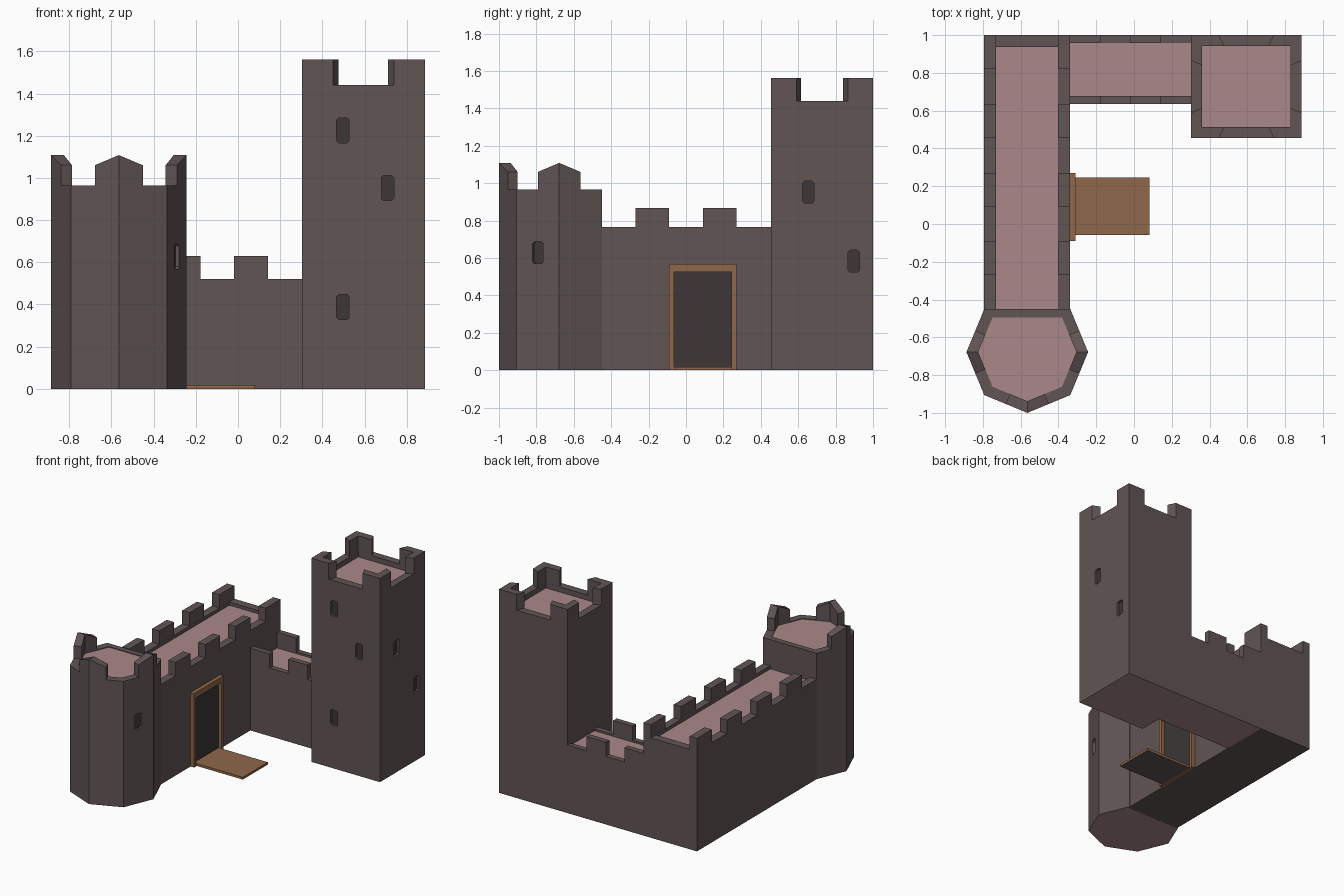
import bpy, bmesh, math
from mathutils import Vector

if "Cube" in bpy.data.objects:
    bpy.data.objects.remove(bpy.data.objects["Cube"])


def material(name, rgb):
    m = bpy.data.materials.new(name)
    m.diffuse_color = (*rgb, 1)
    m.use_nodes = True
    m.node_tree.nodes["Principled BSDF"].inputs["Base Color"].default_value = m.diffuse_color
    return m


STONE = material("stone", (0.119, 0.089, 0.090))
DECK = material("pink_deck", (0.410, 0.250, 0.252))
WOOD = material("brown_wood", (0.275, 0.135, 0.069))
DARK = material("dark_opening", (0.047, 0.037, 0.037))


def finish(bm, name, mats):
    bmesh.ops.recalc_face_normals(bm, faces=bm.faces)
    me = bpy.data.meshes.new(name)
    bm.to_mesh(me)
    bm.free()
    for m in mats:
        me.materials.append(m)
    ob = bpy.data.objects.new(name, me)
    bpy.context.collection.objects.link(ob)
    return ob


def add_prism(bm, pts, z0, z1):
    """Vertical prism; z1 is one height or one height per point."""
    tops = z1 if isinstance(z1, list) else [z1] * len(pts)
    lo = [bm.verts.new((x, y, z0)) for x, y in pts]
    hi = [bm.verts.new((x, y, z)) for (x, y), z in zip(pts, tops)]
    bm.faces.new(lo)
    bm.faces.new(hi)
    for i in range(len(pts)):
        j = (i + 1) % len(pts)
        bm.faces.new((lo[i], lo[j], hi[j], hi[i]))


def rect(x0, x1, y0, y1):
    return [(x0, y0), (x1, y0), (x1, y1), (x0, y1)]


def prisms(name, items, mat):
    bm = bmesh.new()
    for pts, z0, z1 in items:
        add_prism(bm, pts, z0, z1)
    return finish(bm, name, [mat])


def colour_underside(ob, index):
    for p in ob.data.polygons:
        if p.center.z < 0.001:
            p.material_index = index


def walled_body(name, outer, inner, z_deck, z_rim):
    """Solid body whose roof deck is sunk inside a low rim."""
    bm = bmesh.new()
    rings = [[bm.verts.new((x, y, z)) for x, y in pts] for pts, z in
             ((outer, 0), (outer, z_rim), (inner, z_rim), (inner, z_deck))]
    n = len(outer)
    bm.faces.new(rings[0])
    for a, b in zip(rings, rings[1:]):
        for i in range(n):
            j = (i + 1) % n
            bm.faces.new((a[i], a[j], b[j], b[i]))
    bm.faces.new(rings[3]).material_index = 1
    return finish(bm, name, [STONE, DECK])


def cut_windows(body, windows):
    """Recessed slits with stone sides: (x, y, z, direction of the wall in degrees)."""
    bm = bmesh.new()
    w, h, c, d = 0.03, 0.059, 0.01, 0.018
    outline = [(w, c - h), (w, h - c), (w - c, h), (c - w, h),
               (-w, h - c), (-w, c - h), (c - w, -h), (w - c, -h)]
    for x, y, z, deg in windows:
        a = math.radians(deg)
        nrm = Vector((math.cos(a), math.sin(a), 0))
        u = Vector((-nrm.y, nrm.x, 0))
        ends = [[bm.verts.new(Vector((x, y, z)) + u * p + nrm * s + Vector((0, 0, q)))
                 for p, q in outline] for s in (-d, d)]
        for e in ends:
            bm.faces.new(e).material_index = 1
        for i in range(8):
            j = (i + 1) % 8
            bm.faces.new((ends[0][i], ends[0][j], ends[1][j], ends[1][i]))
    cutter = finish(bm, "window_cutter", [STONE, DARK])
    cutter.hide_render = True
    mod = body.modifiers.new("windows", 'BOOLEAN')
    mod.operation = 'DIFFERENCE'
    mod.solver = 'EXACT'
    mod.material_mode = 'TRANSFER'
    mod.object = cutter
    bpy.context.view_layer.objects.active = body
    bpy.ops.object.modifier_apply(modifier=mod.name)
    bpy.data.objects.remove(cutter)


# long hall with gatehouse wall
walled_body("hall", rect(-0.793, -0.34, -0.47, 1.0), rect(-0.73, -0.40, -0.46, 0.937), 0.74, 0.765)
items = []
for y0 in (-0.27, 0.09, 0.455, 0.82):
    for x0 in (-0.793, -0.402):
        items.append((rect(x0, x0 + 0.062, y0, y0 + 0.18), 0.765, 0.866))
prisms("hall_merlons", items, STONE)

# low back wall
back = walled_body("back_wall", rect(-0.36, 0.32, 0.635, 1.0), rect(-0.35, 0.31, 0.677, 0.96), 0.508, 0.522)
colour_underside(back, 1)
items = []
for x0 in (-0.34, -0.02):
    for y0 in (0.635, 0.957):
        items.append((rect(x0, x0 + 0.163, y0, y0 + 0.043), 0.522, 0.63))
prisms("back_wall_merlons", items, STONE)

# tall square tower
tower = walled_body("square_tower", rect(0.303, 0.886, 0.455, 1.0), rect(0.36, 0.829, 0.513, 0.943), 1.40, 1.44)
cut_windows(tower, [(0.497, 0.455, 1.225, -90), (0.709, 0.455, 0.952, -90), (0.497, 0.455, 0.388, -90),
                    (0.886, 0.654, 0.952, 0), (0.886, 0.897, 0.583, 0)])
colour_underside(tower, 1)
corner = [(0.2915, 0.2725), (0.145, 0.2725), (0.117, 0.215),
          (0.2345, 0.215), (0.2345, 0.1115), (0.2915, 0.138)]
prisms("square_tower_merlons",
       [([(0.5945 + sx * x, 0.7275 + sy * y) for x, y in corner], 1.44, 1.562)
        for sx in (-1, 1) for sy in (-1, 1)], STONE)

# eight-sided tower with its back corner cut flat against the hall
CX, CY = -0.565, -0.678


def ring_point(k, r):
    a = math.radians(45 * k)
    return (CX + r * math.cos(a), CY + r * math.sin(a))


def mid(p, q):
    return ((p[0] + q[0]) / 2, (p[1] + q[1]) / 2)


R, RI = 0.322, 0.26
sides = [3, 4, 5, 6, 7, 8, 9]
keep = walled_body("angular_tower", [ring_point(k, R) for k in sides],
                   [ring_point(k, RI) for k in sides], 0.96, 0.965)
wx, wy = mid(ring_point(7, R), ring_point(8, R))
cut_windows(keep, [(wx, wy, 0.628, -22.5)])
colour_underside(keep, 1)
items = []
for k in (4, 6, 8):
    for s in (-1, 1):
        o, i = ring_point(k, R), ring_point(k, RI)
        om, im = mid(o, ring_point(k + s, R)), mid(i, ring_point(k + s, RI))
        items.append(([o, om, im, i], 0.965, [1.108, 1.06, 1.06, 1.108]))
prisms("angular_tower_merlons", items, STONE)

# gate: frame, dark opening and lowered bridge
X0, X1 = -0.345, -0.31
prisms("gate_frame", [(rect(X0, X1, -0.09, -0.064), 0, 0.567),
                      (rect(X0, X1, 0.244, 0.27), 0, 0.567),
                      (rect(X0, X1, -0.064, 0.244), 0.525, 0.567),
                      (rect(X0, X1, -0.064, 0.244), 0, 0.018)], WOOD)
prisms("gate_opening", [(rect(-0.342, -0.336, -0.064, 0.244), 0.018, 0.525)], DARK)
bridge = prisms("gate_bridge", [(rect(X1, 0.081, -0.057, 0.245), 0, 0.018)], WOOD)
bridge.data.materials.append(STONE)
colour_underside(bridge, 1)
